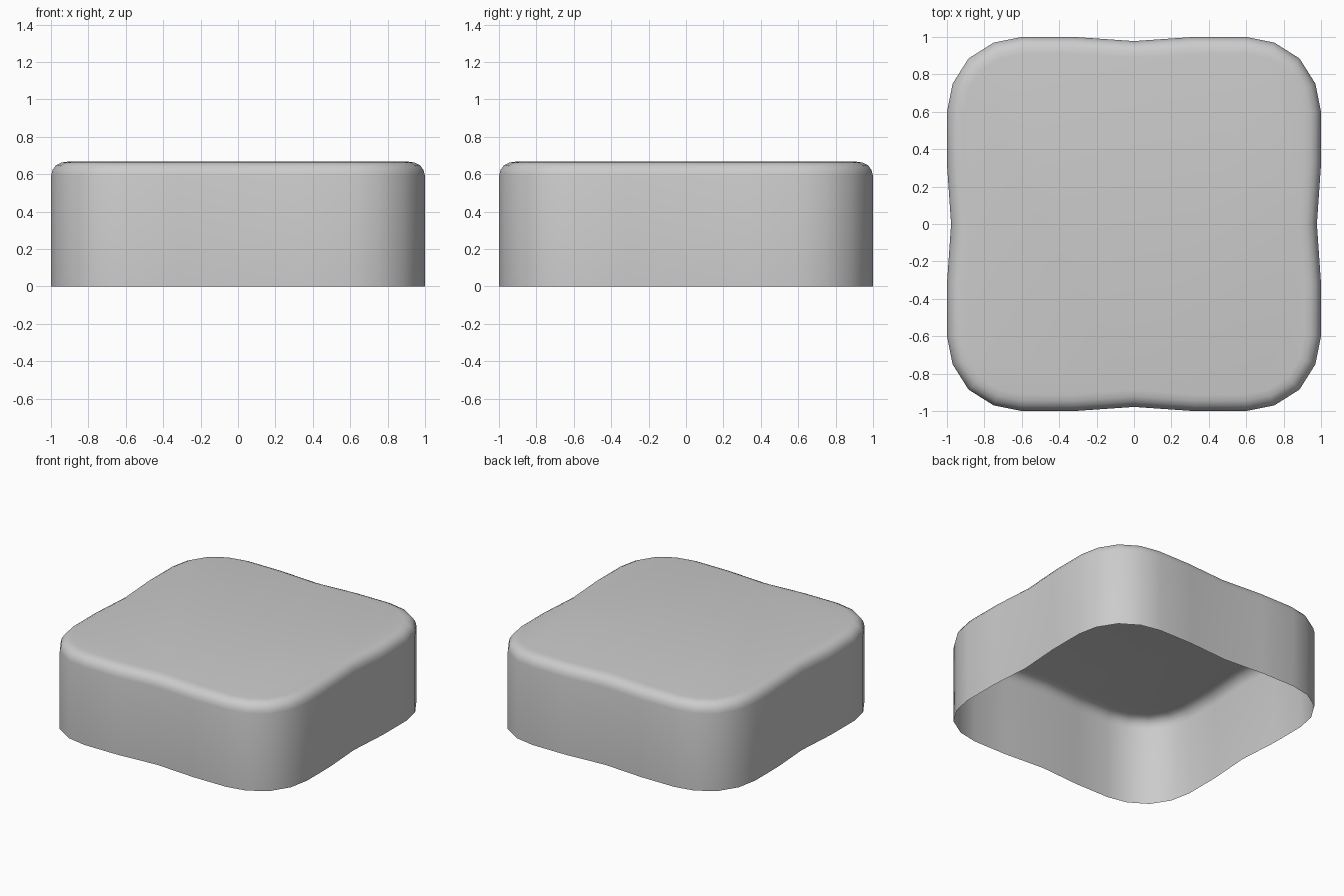
import bpy, bmesh
from mathutils import Vector

if "Cube" in bpy.data.objects:
    bpy.data.objects.remove(bpy.data.objects["Cube"])

# One quarter of the pinched, rounded-square outline
quarter = [(1.0, -0.6), (1.0, -0.32), (0.978, 0.0), (1.0, 0.32), (1.0, 0.6),
           (0.97, 0.75), (0.885, 0.885), (0.75, 0.97)]
outline = []
for turn in range(4):
    for x, y in quarter:
        for _ in range(turn):
            x, y = -y, x
        outline.append(Vector((x, y)))

# Inset direction at each outline point
count = len(outline)
inward = []
for i in range(count):
    t = (outline[(i + 1) % count] - outline[i - 1]).normalized()
    inward.append(Vector((-t.y, t.x)))

# Wall and rounded rim: (inset, height)
profile = [(0, 0), (0, 0.59), (0.008, 0.622), (0.027, 0.648),
           (0.055, 0.662), (0.09, 0.667)]

bm = bmesh.new()
rings = []
for inset, z in profile:
    rings.append([bm.verts.new((*(p + n * inset), z))
                  for p, n in zip(outline, inward)])
for low, high in zip(rings, rings[1:]):
    for i in range(count):
        j = (i + 1) % count
        bm.faces.new((low[i], low[j], high[j], high[i]))

# Flat top; the underside stays open
bm.faces.new(rings[-1])

mesh = bpy.data.meshes.new("open_cap")
bm.to_mesh(mesh)
bm.free()
cap = bpy.data.objects.new("open_cap", mesh)
bpy.context.collection.objects.link(cap)
bpy.context.view_layer.objects.active = cap
cap.select_set(True)
bpy.ops.object.shade_smooth_by_angle()
